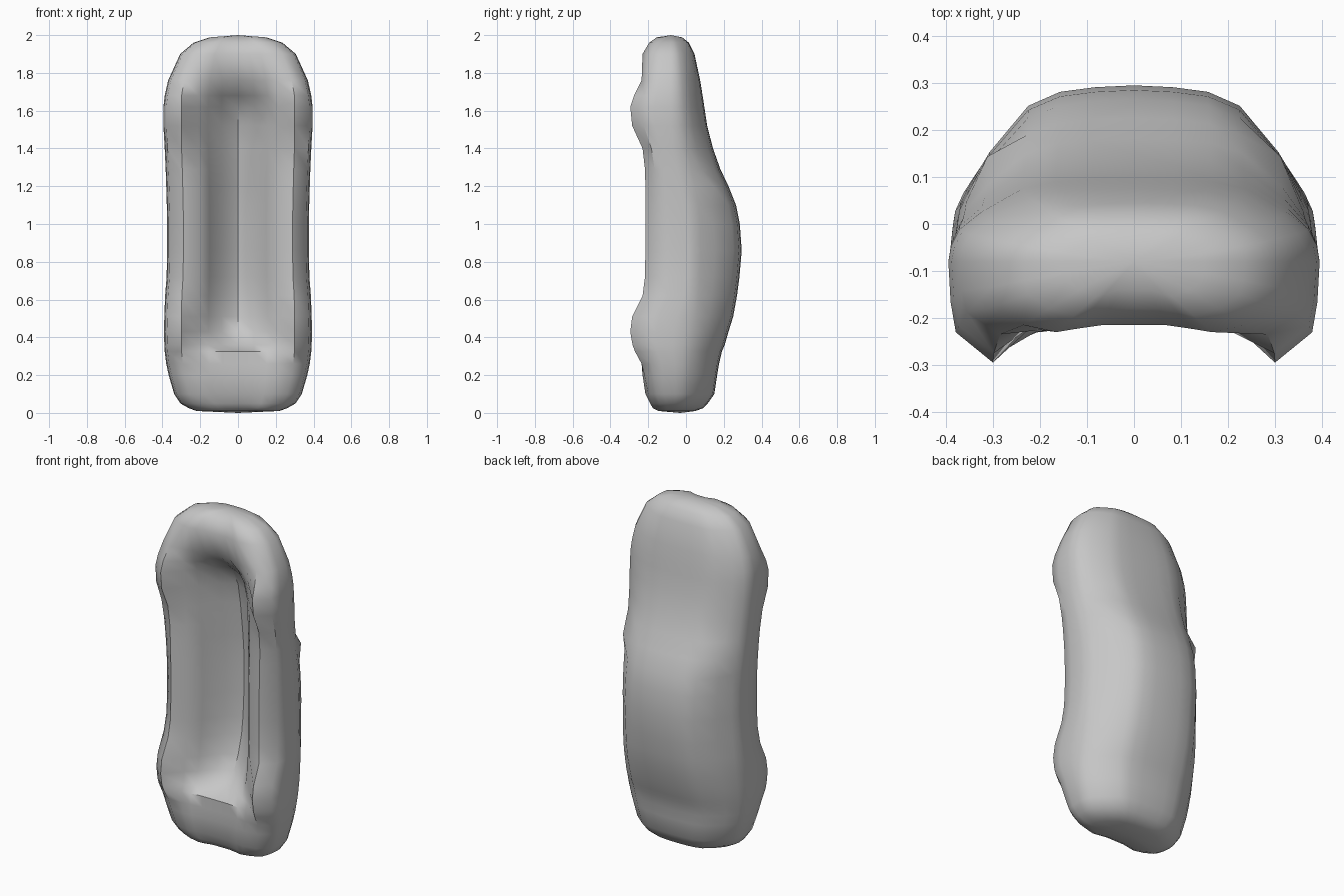
import bpy, bmesh

# Stations along the body: height, half width, roof y, rim y, cavity depth
STATIONS = [
    (0.01, 0.22, 0.05, -0.13, 0), (0.025, 0.26, 0.09, -0.16, 0),
    (0.05, 0.305, 0.115, -0.175, 0), (0.10, 0.338, 0.15, -0.20, 0),
    (0.20, 0.367, 0.165, -0.22, 0), (0.26, 0.38, 0.175, -0.235, 0),
    (0.325, 0.388, 0.19, -0.27, 0), (0.36, 0.39, 0.205, -0.283, .4),
    (0.43, 0.392, 0.225, -0.295, .65), (0.51, 0.39, 0.25, -0.285, .8),
    (0.62, 0.386, 0.27, -0.23, .92), (0.72, 0.378, 0.283, -0.217, .97),
    (0.86, 0.375, 0.295, -0.215, 1), (1.00, 0.375, 0.285, -0.215, 1),
    (1.10, 0.377, 0.265, -0.215, 1), (1.20, 0.38, 0.225, -0.215, .97),
    (1.29, 0.383, 0.182, -0.217, .93), (1.40, 0.388, 0.143, -0.23, .88),
    (1.52, 0.395, 0.112, -0.285, .8), (1.62, 0.395, 0.097, -0.295, .62),
    (1.68, 0.388, 0.088, -0.275, .4), (1.76, 0.37, 0.075, -0.235, .1),
    (1.90, 0.306, 0.045, -0.215, 0), (1.96, 0.235, 0.015, -0.18, 0),
    (1.988, 0.15, -0.02, -0.14, 0),
]


def section(z, w, roof, rim, depth):
    """Half outline from the roof centre, round the side, to the cavity centre."""
    t = roof + 0.1
    mid = max(-0.08, (roof + rim) / 2 - 0.03)
    low = max(rim, -0.215)
    # Raised shoulder at the foot of the windscreen
    shoulder = roof - (0.25 if 1.15 < z < 1.25 else 0.36) * t
    lower = rim - mid
    return [
        (0, roof), (0.22 * w, roof - 0.01 * t), (0.42 * w, roof - 0.035 * t),
        (0.60 * w, roof - 0.11 * t), (0.82 * w, shoulder),
        (0.94 * w, roof - 0.55 * t), (0.985 * w, (roof - 0.55 * t + mid) / 2),
        (w, mid), (0.988 * w, mid + 0.4 * lower), (0.96 * w, mid + 0.7 * lower),
        (min(0.3, 0.77 * w), rim),
        (0.54 * w, low - 0.015 + 0.045 * depth),
        (0.40 * w, low - 0.008 + 0.105 * depth),
        (0.22 * w, low + 0.215 * depth), (0, low + 0.27 * depth),
    ]


# Body shell, lofted through the stations and closed at both ends
bm = bmesh.new()
rings = []
for station in STATIONS:
    half = section(*station)
    outline = half + [(-x, y) for x, y in half[-2:0:-1]]
    rings.append([bm.verts.new((x, y, station[0])) for x, y in outline])
n = len(rings[0])
for a, b in zip(rings, rings[1:]):
    for i in range(n):
        j = (i + 1) % n
        bm.faces.new((a[i], a[j], b[j], b[i]))
for ring, tip in ((rings[0], (0, -0.03, 0)), (rings[-1], (0, -0.08, 2))):
    pole = bm.verts.new(tip)
    for i in range(n):
        bm.faces.new((ring[i], ring[(i + 1) % n], pole))
bmesh.ops.recalc_face_normals(bm, faces=bm.faces)
mesh = bpy.data.meshes.new("body_shell")
bm.to_mesh(mesh)
bm.free()
body = bpy.data.objects.new("body_shell", mesh)
bpy.context.collection.objects.link(body)

# Plain grey finish
grey = bpy.data.materials.new("plain_grey")
grey.diffuse_color = (0.57, 0.57, 0.57, 1)
mesh.materials.append(grey)

# Smooth panels with a sharp sill edge
bpy.context.view_layer.objects.active = body
body.select_set(True)
bpy.ops.object.shade_smooth_by_angle(angle=0.75)
